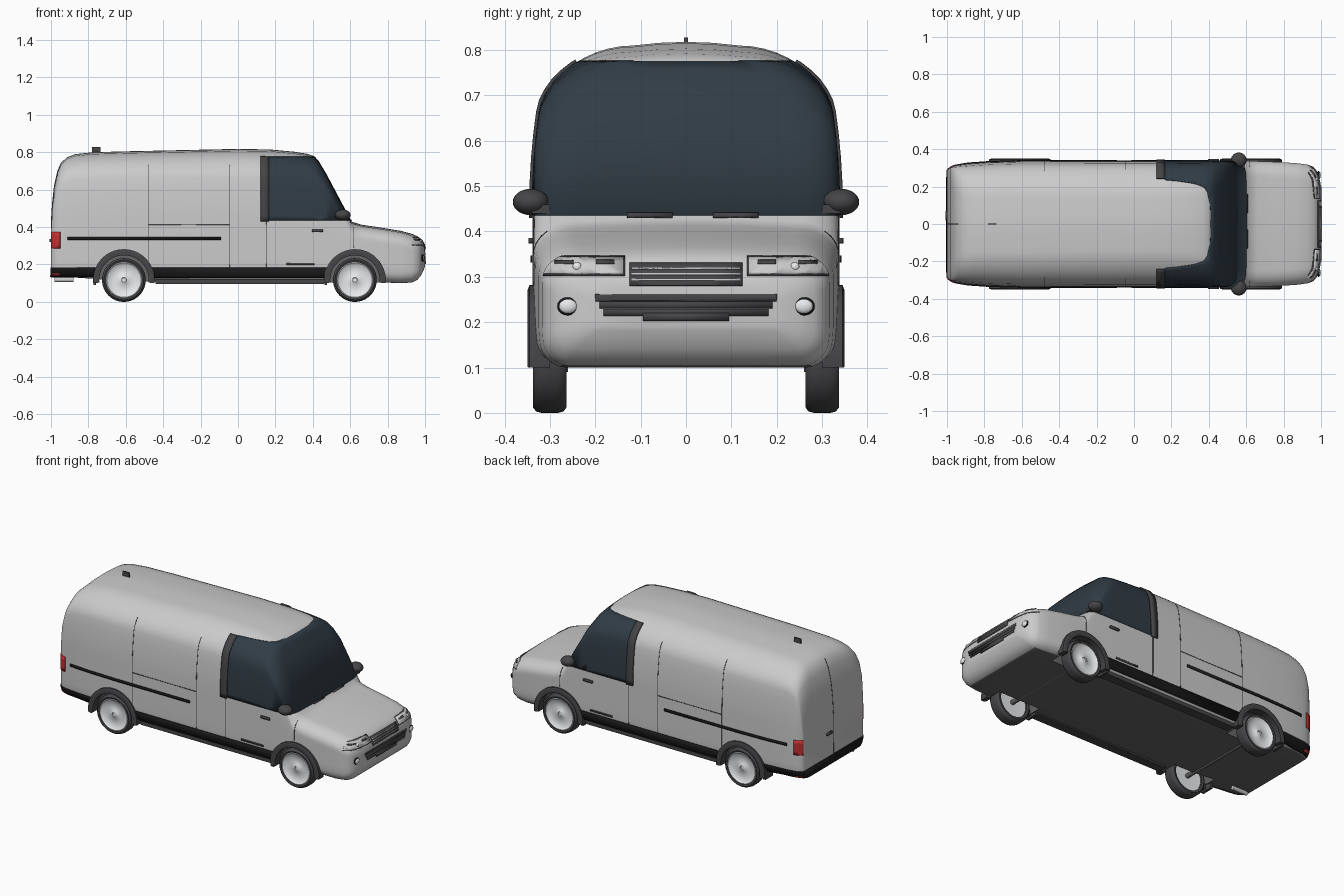
import bpy, bmesh, math
from mathutils import Vector, Matrix
from mathutils.bvhtree import BVHTree

if "Cube" in bpy.data.objects:
    bpy.data.objects.remove(bpy.data.objects["Cube"])


def material(name, r, g, b):
    m = bpy.data.materials.new(name)
    m.diffuse_color = (r, g, b, 1)
    m.use_nodes = True
    m.node_tree.nodes["Principled BSDF"].inputs["Base Color"].default_value = m.diffuse_color
    return m


PAINT = material("paint", .62, .62, .62)
DARK = material("dark_plastic", .06, .06, .065)
UNDER = material("underbody", .13, .13, .13)
BLACK = material("black_trim", .01, .01, .01)
GLASS = material("glass", .03, .045, .06)
LIGHT = material("lamp", .8, .82, .84)
RED = material("tail_red", .55, .03, .03)


def add(name, bm, mat=None):
    me = bpy.data.meshes.new(name)
    bm.to_mesh(me)
    ob = bpy.data.objects.new(name, me)
    bpy.context.collection.objects.link(ob)
    if mat:
        me.materials.append(mat)
    return ob


def box(name, x, y, z, mat):
    bm = bmesh.new()
    bmesh.ops.create_cube(bm, size=1)
    for v in bm.verts:
        v.co = [(a + b) / 2 + c * (b - a) for (a, b), c in zip((x, y, z), v.co)]
    return add(name, bm, mat)


def cylinder(name, centre, r, depth, axis, mat, seg=24):
    bm = bmesh.new()
    rot = Matrix.Rotation(math.pi / 2, 4, 'Y' if axis == 'X' else 'X')
    bmesh.ops.create_cone(bm, cap_ends=True, segments=seg, radius1=r, radius2=r,
                          depth=depth, matrix=Matrix.Translation(centre) @ rot)
    return add(name, bm, mat)


def ellipsoid(name, centre, size, mat):
    bm = bmesh.new()
    bmesh.ops.create_uvsphere(bm, u_segments=24, v_segments=14, radius=1,
                              matrix=Matrix.Translation(centre) @ Matrix.Diagonal((*size, 1)))
    return add(name, bm, mat)


# Body: rounded cross-sections lofted along a side profile of (x, top height)
PROFILE = [(-1, .42), (-.993, .53), (-.983, .62), (-.965, .7), (-.945, .745), (-.915, .773),
           (-.87, .79), (-.78, .8), (-.6, .805), (0, .818), (.17, .815), (.3, .803),
           (.37, .792), (.405, .78), (.43, .752), (.47, .685), (.605, .43), (.66, .413),
           (.76, .398), (.87, .38), (.93, .364), (.96, .351), (.978, .337), (.99, .318),
           (.997, .3), (1, .285)]


def section(x, zt):
    # plan width narrows gently, then quickly at both ends; the floor lifts at both ends
    w = .338 - .03 * x ** 6 - (.108 if x > 0 else .025) * x ** 60
    zb = .105 + .025 * min(1, max(0, -x - .55) / .3)
    if x > .85:
        zb = .10 + .09 * ((x - .85) / .15) ** 5
    # roof corners are rounder than bonnet corners
    h = max(0, (zt - .4) / .41) ** 4
    ry = min(.09 + .11 * h, w * .6)
    rz = min(.07 + .07 * h, (zt - zb) * .3)
    rb = min(.05, (zt - zb) * .2)
    pts = [(0, zb), (w * .5, zb)]
    for i in range(6):
        a = i / 5 * math.pi / 2
        pts.append((w - rb + rb * math.sin(a), zb + rb - rb * math.cos(a)))
    for i in range(1, 10):
        pts.append((w, zb + rb + (zt - .008 - rz - zb - rb) * i / 10))
    for i in range(11):
        a = i / 10 * math.pi / 2
        pts.append((w - ry + ry * math.cos(a), zt - .008 - rz + rz * math.sin(a)))
    pts += [((w - ry) * .5, zt - .002), (0, zt)]
    # tumblehome above the waist, tuck-in near the sill
    half = [(y * (1 - max(0, z - .45) ** 2 - 4 * max(0, .2 - z) ** 2), z) for y, z in pts]
    return [Vector((x, y, z)) for y, z in half + [(-y, z) for y, z in half[-2:0:-1]]]


skin = bmesh.new()
rings = [[skin.verts.new(p) for p in section(*s)] for s in PROFILE]
n = len(rings[0])
for a, b in zip(rings, rings[1:]):
    for i in range(n):
        skin.faces.new((a[i], a[(i + 1) % n], b[(i + 1) % n], b[i]))
skin.faces.new(rings[0])
skin.faces.new(rings[-1])
bmesh.ops.recalc_face_normals(skin, faces=skin.faces[:])
skin.normal_update()
for f in skin.faces:
    f.material_index = 1 if f.normal.z < -.93 and f.calc_center_median().z < .2 else 0
tree = BVHTree.FromBMesh(skin)
body = add("body", skin, PAINT)
body.data.materials.append(UNDER)


# A panel cut from the body skin inside a box, thickened outward
def patch(name, x, y, z, off, mat, mirror=True):
    bm = skin.copy()
    for axis, (lo, hi) in enumerate((x, y, z)):
        for value, sign in ((lo, -1), (hi, 1)):
            co, no = Vector(), Vector()
            co[axis], no[axis] = value, sign
            bmesh.ops.bisect_plane(bm, geom=bm.verts[:] + bm.edges[:] + bm.faces[:],
                                   plane_co=co, plane_no=no, clear_outer=True)
    for f in bm.faces:
        f.material_index = 0
    ob = add(name, bm, mat)
    if mirror:
        ob.modifiers.new("mirror", 'MIRROR').use_axis = (False, True, False)
    s = ob.modifiers.new("thick", 'SOLIDIFY')
    s.thickness, s.offset = off, 1
    return ob


SIDE, ALL, NOSE = (.2, .4), (-.4, .4), (.93, 1.01)

# Glasshouse, pillars and wipers
patch("windows", (.165, .65), ALL, (.435, .775), .002, GLASS, False)
patch("door_pillar", (.12, .165), (.24, .4), (.43, .83), .008, DARK)
for y in (-.08, .11):
    patch("wiper", (.57, .64), (y - .05, y + .05), (.43, .439), .006, DARK, False)

# Lower black band, side rub strip, handles
patch("sill_band_mid", (-.46, .475), SIDE, (.13, .185), .004, BLACK)
patch("sill_band_rear", (-1.01, -.76), ALL, (.135, .185), .004, BLACK, False)
patch("rub_strip", (-.91, -.09), SIDE, (.332, .347), .005, BLACK)
patch("door_step_line", (.26, .41), SIDE, (.198, .208), .004, DARK)
patch("door_handle", (.395, .455), SIDE, (.373, .386), .009, DARK)
patch("rear_handle", (-1.01, -.98), (.02, .07), (.32, .335), .008, DARK, False)

# Shut lines
for x, top in ((-.48, .73), (-.045, .73), (.15, .43)):
    patch("shut_line", (x - .0015, x + .0015), SIDE, (.185, top), .001, DARK)
patch("bonnet_line", (.617, .62), SIDE, (.29, .40), .001, DARK)
patch("sliding_door_line", (-.48, -.045), SIDE, (.412, .415), .001, DARK)
patch("rear_door_line", (-1.01, -.94), (-.002, .002), (.185, .75), .001, DARK, False)

# Lamps and grille
patch("tail_lamp", (-.997, -.95), SIDE, (.285, .375), .004, RED)
patch("tail_reflector", (-.99, -.95), SIDE, (.145, .155), .006, RED)
patch("headlamp_frame", NOSE, (.135, .32), (.302, .346), .0015, DARK)
patch("headlamp_lens", NOSE, (.139, .32), (.306, .342), .003, PAINT)
for y in (.178, .267):
    patch("headlamp_inner", NOSE, (y - .02, y + .02), (.327, .334), .005, DARK)
patch("grille", NOSE, (-.125, .125), (.28, .33), .003, DARK, False)
for i in range(3):
    z = .291 + i * .012
    patch("grille_slat", NOSE, (-.12, .12), (z, z + .0035), .006, PAINT, False)
    w, z = .182 + i * .009, .214 + i * .016
    patch("lower_intake", NOSE, (-w, w), (z, z + .0155), .003, DARK, False)
patch("number_plate", NOSE, (-.095, .095), (.203, .22), .006, DARK, False)


def nose_x(y, z):
    return tree.ray_cast(Vector((2, y, z)), Vector((-1, 0, 0)))[0].x


for s in (-1, 1):
    fx = nose_x(.26 * s, .235)
    ellipsoid("fog_lamp_ring", (fx, .26 * s, .235), (.009, .024, .02), BLACK)
    ellipsoid("fog_lamp", (fx + .003, .26 * s, .235), (.009, .02, .016), LIGHT)
    ellipsoid("headlamp_bulb", (nose_x(.24 * s, .322), .24 * s, .322), (.008, .01, .01), LIGHT)
    # mirrors and side steps
    ellipsoid("wing_mirror", (.56, .342 * s, .465), (.042, .04, .029), DARK)
    box("mirror_arm", (.55, .59), sorted((.30 * s, .34 * s)), (.44, .46), DARK)
    box("side_step", (-.44, .46), sorted((.26 * s, .315 * s)), (.097, .12), DARK)
cylinder("exhaust", (-.93, -.22, .118), .012, .10, 'X', PAINT, 16)
box("roof_aerial", (-.78, -.735), (-.004, .004), (.80, .828), DARK)


# Wheel parts, turned from a profile of (radius, y)
def lathe(name, prof, cx, cy, cz, side, mat, seg=48):
    bm = bmesh.new()
    vs = [bm.verts.new((r, y, 0)) for r, y in prof]
    es = [bm.edges.new(e) for e in zip(vs, vs[1:])]
    bmesh.ops.spin(bm, geom=vs + es, cent=(0, 0, 0), axis=(0, 1, 0),
                   angle=math.tau, steps=seg)
    bmesh.ops.remove_doubles(bm, verts=bm.verts[:], dist=1e-5)
    for v in bm.verts:
        v.co = (v.co.x + cx, v.co.y * side + cy, v.co.z + cz)
    bmesh.ops.recalc_face_normals(bm, faces=bm.faces[:])
    return add(name, bm, mat)


TYRE = [(.09, -.034), (.104, -.037), (.114, -.03), (.117, -.018), (.117, .018),
        (.114, .03), (.106, .037), (.097, .034), (.094, .02), (.09, -.034)]
RIM = [(0, -.02), (.095, -.025), (.098, .03), (.092, .033), (.086, .026), (.03, .02),
       (.022, .026), (.014, .027), (.012, .022), (0, .022)]
FLARE = [(.132, .30), (.132, .347), (.152, .35), (.165, .345), (.165, .30)]


def arch(name, cx, s):
    bm = bmesh.new()
    rows = []
    for i in range(33):
        a = math.radians(-6 + 192 * i / 32)
        rows.append([bm.verts.new((cx + r * math.cos(a), y * s, .117 + r * math.sin(a)))
                     for r, y in FLARE])
    for p, q in zip(rows, rows[1:]):
        for k in range(5):
            bm.faces.new((p[k], p[(k + 1) % 5], q[(k + 1) % 5], q[k]))
    bm.faces.new(rows[0])
    bm.faces.new(rows[-1])
    bmesh.ops.recalc_face_normals(bm, faces=bm.faces[:])
    return add(name, bm, DARK)


for end, cx in (("rear", -.61), ("front", .625)):
    for s in (-1, 1):
        # wheel well cut from the body
        well = cylinder("well_cutter", (cx, .32 * s, .117), .142, .2, 'Y', PAINT, 48)
        well.hide_render = True
        well.data.materials.append(UNDER)
        for p in well.data.polygons:
            p.material_index = 1
        m = body.modifiers.new("well", 'BOOLEAN')
        m.object, m.operation, m.solver = well, 'DIFFERENCE', 'EXACT'
        bpy.context.view_layer.objects.active = body
        bpy.ops.object.modifier_apply(modifier=m.name)
        bpy.data.objects.remove(well)
        lathe(f"{end}_tyre", TYRE, cx, .30 * s, .117, s, DARK)
        lathe(f"{end}_rim", RIM, cx, .30 * s, .117, s, LIGHT)
        arch(f"{end}_wheel_arch", cx, s)
        box(f"{end}_mud_flap", (cx - .163, cx - .148), sorted((.26 * s, .335 * s)), (.09, .15), DARK)
    cylinder(f"{end}_axle", (cx, 0, .117), .014, .56, 'Y', UNDER, 16)

bpy.ops.object.select_all(action='SELECT')
bpy.ops.object.shade_smooth_by_angle(angle=math.radians(45))
